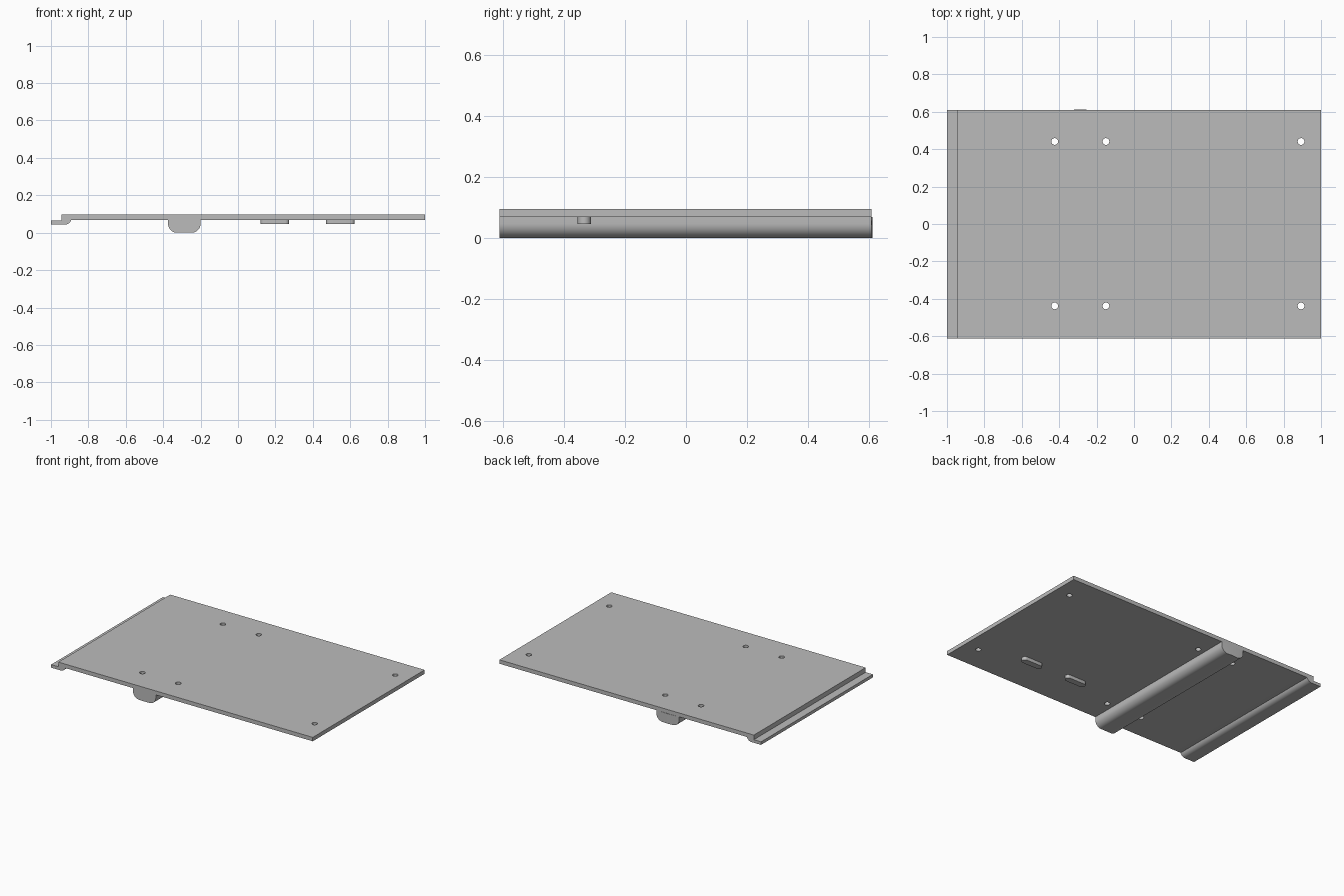
import bpy
import bmesh
from math import cos, sin, pi
from mathutils import Vector

if "Cube" in bpy.data.objects:
    bpy.data.objects.remove(bpy.data.objects["Cube"], do_unlink=True)

grey = bpy.data.materials.new("plain grey")
grey.use_nodes = True
GREY = (0.5, 0.5, 0.5, 1)
grey.diffuse_color = GREY
grey.node_tree.nodes["Principled BSDF"].inputs["Base Color"].default_value = GREY

FRONT, BACK = -0.612, 0.609
UNDER, TOP = 0.069, 0.096


def arc(cx, cy, r, start, end, steps=10):
    """Points on a circular arc, angles in half turns."""
    angles = [pi * (start + (end - start) * i / steps) for i in range(steps + 1)]
    return [(cx + r * cos(a), cy + r * sin(a)) for a in angles]


def extrude(name, points, depth):
    """Fill a closed outline of 3D points and extrude it by a vector."""
    bm = bmesh.new()
    face = bm.faces.new([bm.verts.new(p) for p in points])
    new = bmesh.ops.extrude_face_region(bm, geom=[face])["geom"]
    moved = [v for v in new if isinstance(v, bmesh.types.BMVert)]
    bmesh.ops.translate(bm, verts=moved, vec=depth)
    bmesh.ops.recalc_face_normals(bm, faces=bm.faces)
    mesh = bpy.data.meshes.new(name)
    bm.to_mesh(mesh)
    bm.free()
    mesh.materials.append(grey)
    obj = bpy.data.objects.new(name, mesh)
    bpy.context.collection.objects.link(obj)
    return obj


def smooth(obj):
    bpy.ops.object.select_all(action="DESELECT")
    obj.select_set(True)
    bpy.context.view_layer.objects.active = obj
    bpy.ops.object.shade_smooth_by_angle(angle=0.6)


# Flat panel with a stepped lip along one end
profile = [(1, TOP), (-0.945, TOP), (-0.945, 0.064), (-1, 0.064), (-1, 0.043)]
profile += arc(-0.928, 0.083, 0.04, -0.5, -0.12, 8)
profile += [(-0.885, UNDER), (1, UNDER)]
panel = extrude("panel", [(x, FRONT, z) for x, z in profile], Vector((0, BACK - FRONT, 0)))

# Screw holes
for x in (-0.424, -0.15, 0.893):
    for y in (-0.438, 0.441):
        ring = arc(x, y, 0.018, 0, 2, 24)[:-1]
        cutter = extrude("hole_cutter", [(px, py, 0) for px, py in ring], Vector((0, 0, 0.2)))
        cutter.hide_render = True
        cutter.hide_viewport = True
        cut = panel.modifiers.new("hole", "BOOLEAN")
        cut.object = cutter
        cut.solver = "EXACT"
bpy.context.view_layer.update()
baked = bpy.data.meshes.new_from_object(panel.evaluated_get(bpy.context.evaluated_depsgraph_get()))
panel.modifiers.clear()
panel.data = baked
for obj in [o for o in bpy.data.objects if o.name.startswith("hole_cutter")]:
    bpy.data.objects.remove(obj, do_unlink=True)
smooth(panel)

# Rounded rib across the underside, its back end very slightly peaked
left, right, r = -0.374, -0.2, 0.048
profile = [(right, UNDER), (left, UNDER)]
profile += arc(left + r, r, r, 1, 1.5) + arc(right - r, r, r, 1.5, 2)
rib = extrude("underside_rib", [(x, FRONT, z) for x, z in profile], Vector((0, BACK - FRONT, 0)))
bm = bmesh.new()
bm.from_mesh(rib.data)
mid = (left + right) / 2
bmesh.ops.bisect_plane(bm, geom=bm.verts[:] + bm.edges[:] + bm.faces[:],
                       plane_co=(mid, 0, 0), plane_no=(1, 0, 0))
for v in bm.verts:
    if v.co.y > 0 and abs(v.co.x - mid) < 0.001:
        v.co.y += 0.003
bm.to_mesh(rib.data)
bm.free()
smooth(rib)

# Two small round-ended locating tabs
for i, x in enumerate((0.197, 0.547)):
    r, y = 0.0215, -0.334
    reach = 0.077 - r
    outline = arc(x + reach, y, r, -0.5, 0.5) + arc(x - reach, y, r, 0.5, 1.5)
    tab = extrude(f"locating_tab_{i + 1}", [(px, py, UNDER) for px, py in outline],
                  Vector((0, 0, -0.023)))
    smooth(tab)
